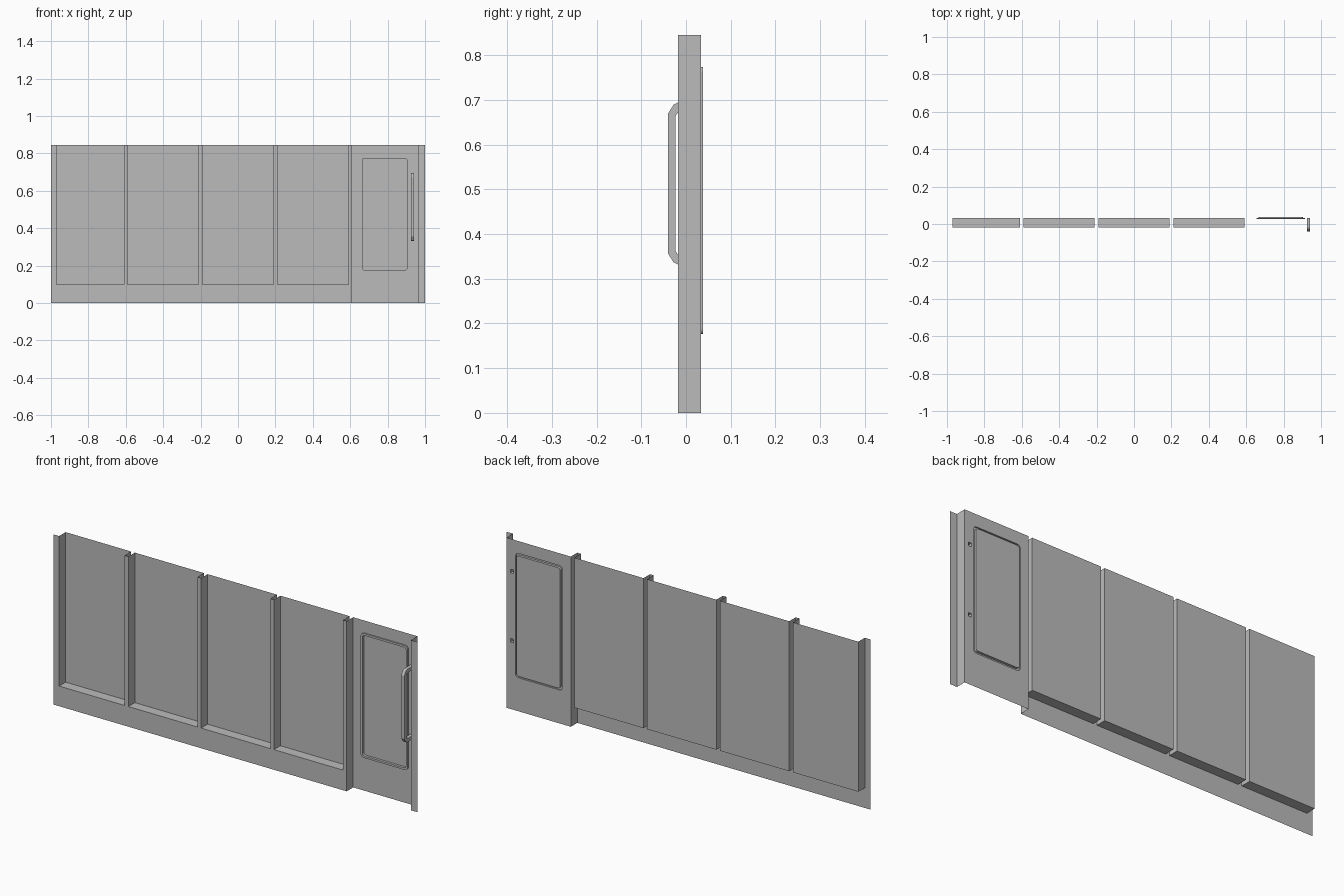
import bpy, bmesh, math
from mathutils import Vector

if "Cube" in bpy.data.objects:
    bpy.data.objects.remove(bpy.data.objects["Cube"], do_unlink=True)

FRONT, BACK, TOP, LEDGE = -0.018, 0.033, 0.845, 0.10
DOOR_X0, DOOR_X1 = 0.61, 0.963

grey = bpy.data.materials.new("sheet_grey")
grey.use_nodes = True
grey.diffuse_color = (0.5, 0.5, 0.5, 1)
grey.node_tree.nodes["Principled BSDF"].inputs["Base Color"].default_value = (0.5, 0.5, 0.5, 1)


def finish(name, bm):
    bmesh.ops.remove_doubles(bm, verts=bm.verts, dist=1e-5)
    mesh = bpy.data.meshes.new(name)
    bm.to_mesh(mesh)
    bm.free()
    mesh.materials.append(grey)
    obj = bpy.data.objects.new(name, mesh)
    bpy.context.collection.objects.link(obj)
    return obj


def face(bm, points):
    return bm.faces.new([bm.verts.new(p) for p in points])


def strip(bm, path, z0, z1):
    """Upright sheet following a path of (x, y) points."""
    for (ax, ay), (bx, by) in zip(path, path[1:]):
        face(bm, [(ax, ay, z0), (bx, by, z0), (bx, by, z1), (ax, ay, z1)])


def bridge(bm, a, b):
    for i in range(len(a)):
        j = (i + 1) % len(a)
        bm.faces.new([a[i], a[j], b[j], b[i]])


def loop(bm, points, y):
    return [bm.verts.new((x, y, z)) for x, z in points]


def outline(x0, x1, z0, z1, r=0.0, steps=5):
    """Rectangle outline, with rounded corners if r is set."""
    if r == 0:
        return [(x0, z0), (x1, z0), (x1, z1), (x0, z1)]
    pts = []
    corners = [(x1 - r, z0 + r), (x1 - r, z1 - r), (x0 + r, z1 - r), (x0 + r, z0 + r)]
    for k, (cx, cz) in enumerate(corners):
        for s in range(steps + 1):
            a = math.pi / 2 * (k - 1 + s / steps)
            pts.append((cx + r * math.cos(a), cz + r * math.sin(a)))
    return pts


# Main sheet with four recessed bays, open at the top
bm = bmesh.new()
bays = [(-0.97, -0.61), (-0.59, -0.21), (-0.19, 0.19), (0.21, 0.59)]
path = [(-1, FRONT)]
for x0, x1 in bays:
    path += [(x0, FRONT), (x0, BACK), (x1, BACK), (x1, FRONT)]
    face(bm, [(x0, FRONT, LEDGE), (x1, FRONT, LEDGE), (x1, BACK, LEDGE), (x0, BACK, LEDGE)])
path.append((DOOR_X0, FRONT))
strip(bm, path, LEDGE, TOP)
strip(bm, [p for p in path if p[1] == FRONT], 0, LEDGE)
finish("bay_panel", bm)

# Door jamb walls and the end flange
bm = bmesh.new()
strip(bm, [(DOOR_X0, FRONT), (DOOR_X0, BACK)], 0, TOP)
strip(bm, [(DOOR_X1, BACK), (DOOR_X1, FRONT), (1, FRONT)], 0, TOP)
finish("door_jambs", bm)

# Door sheet with a window opening and two handle openings
HX0, HX1, HZ0, HZ1, BAR = 0.925, 0.942, 0.332, 0.694, 0.018
bm = bmesh.new()
window = outline(0.655, 0.914, 0.166, 0.784, 0.018)
rings = [outline(DOOR_X0, DOOR_X1, 0, TOP), window,
         outline(HX0, HX1, HZ0, HZ0 + BAR), outline(HX0, HX1, HZ1 - BAR, HZ1)]
edges, loops = [], []
for pts in rings:
    vs = loop(bm, pts, BACK)
    loops.append(vs)
    edges += [bm.edges.new((vs[i], vs[(i + 1) % len(vs)])) for i in range(len(vs))]
bmesh.ops.triangle_fill(bm, use_beauty=True, edges=edges, normal=Vector((0, -1, 0)))

# Window rim raised to the front, then the pane pushed out at the back
RIM, PANE = 0.026, 0.038
inner = outline(0.665, 0.904, 0.176, 0.774, 0.012)
rim_outer, rim_inner, pane = loop(bm, window, RIM), loop(bm, inner, RIM), loop(bm, inner, PANE)
bridge(bm, loops[1], rim_outer)
bridge(bm, rim_outer, rim_inner)
bridge(bm, rim_inner, pane)
bm.faces.new(pane)
bmesh.ops.recalc_face_normals(bm, faces=bm.faces)
if sum(f.normal.y * f.calc_area() for f in bm.faces) > 0:
    bmesh.ops.reverse_faces(bm, faces=bm.faces)
finish("door_panel", bm)

# Hollow pull handle: a bent bar whose ends open through the door
bm = bmesh.new()
outer_half = [(BACK, HZ0), (FRONT, HZ0), (-0.028, 0.337), (-0.04, 0.356)]
inner_half = [(BACK, HZ0 + BAR), (-0.012, HZ0 + BAR), (-0.018, 0.353), (-0.023, 0.362)]


def mirrored(half):
    return half + [(y, HZ0 + HZ1 - z) for y, z in reversed(half)]


sections = []
for (oy, oz), (iy, iz) in zip(mirrored(outer_half), mirrored(inner_half)):
    sections.append([bm.verts.new(p) for p in
                     [(HX0, oy, oz), (HX1, oy, oz), (HX1, iy, iz), (HX0, iy, iz)]])
for a, b in zip(sections, sections[1:]):
    bridge(bm, a, b)
bmesh.ops.recalc_face_normals(bm, faces=bm.faces)
finish("door_handle", bm)
